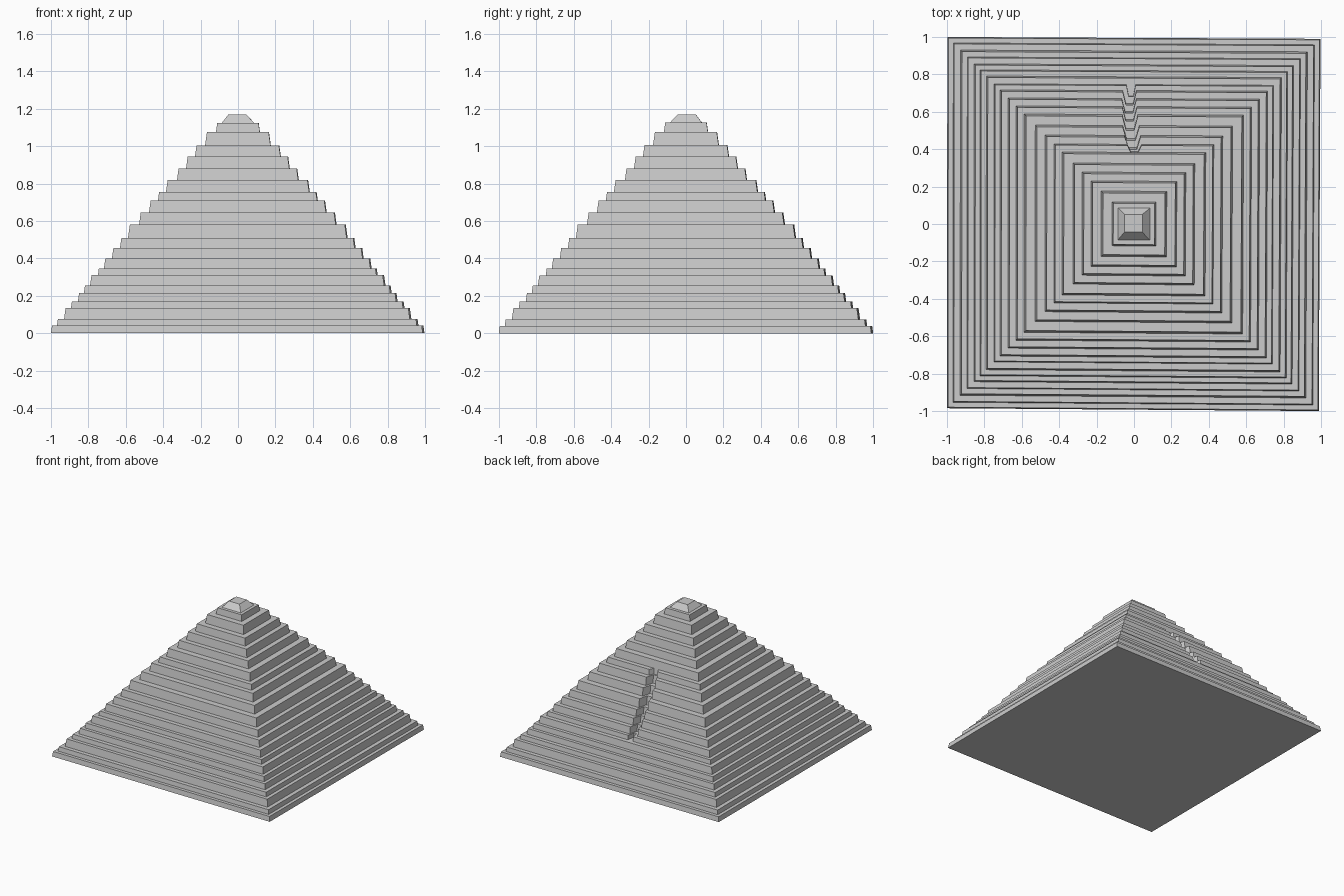
import bpy, bmesh

if "Cube" in bpy.data.objects:
    bpy.data.objects.remove(bpy.data.objects["Cube"])

stone = bpy.data.materials.new("pale grey stone")
stone.diffuse_color = (0.6, 0.6, 0.6, 1)
stone.use_nodes = True
stone.node_tree.nodes["Principled BSDF"].inputs["Base Color"].default_value = stone.diffuse_color

# Half widths and top heights of the courses, bottom to top
HALF = [1.0, .968, .93, .893, .856, .824, .791, .749, .717, .674, .631,
        .588, .529, .476, .428, .385, .326, .278, .23, .176, .118]
TOP = [.04, .075, .135, .17, .215, .255, .31, .345, .40, .455, .51,
       .58, .645, .71, .755, .82, .88, .945, 1.005, 1.075, 1.125]
# Slightly uneven square plan: back left, back right, front right, front left
PLAN = [(-.998, 1.0), (.997, .99), (.988, -1.0), (-1.0, -.985)]
# Crack in the back face: course -> (mouth left, mouth right, depth)
CRACK = {7: (-.04, .008, .06), 8: (-.06, .012, .07), 9: (-.065, .012, .07),
         10: (-.062, .015, .07), 11: (-.062, .02, .075), 12: (-.06, .028, .07),
         13: (-.05, .035, .065), 14: (-.035, .04, .038)}


def course_ring(bm, k, half, z):
    """Square outline with a notch in its back edge."""
    left, right, depth = CRACK.get(k, (-.05, .03, 0))
    mid, inner = (left + right) / 2, (right - left) * .26
    y = half * .995
    pts = [(half * PLAN[0][0], half * PLAN[0][1]), (left, y),
           (mid - inner, y - depth), (mid + inner, y - depth), (right, y)]
    pts += [(half * a, half * b) for a, b in PLAN[1:]]
    return [bm.verts.new((px, py, z)) for px, py in pts]


def bridge(bm, a, b):
    n = len(a)
    for i in range(n):
        j = (i + 1) % n
        bm.faces.new((a[j], a[i], b[i], b[j]))


def finish(bm, name):
    me = bpy.data.meshes.new(name)
    bm.to_mesh(me)
    bm.free()
    me.materials.append(stone)
    ob = bpy.data.objects.new(name, me)
    bpy.context.collection.objects.link(ob)
    return ob


# Stepped body: one continuous skin of risers and treads
bm = bmesh.new()
z, prev = 0.0, None
for k, (half, top) in enumerate(zip(HALF, TOP)):
    low = course_ring(bm, k, half, z)
    high = course_ring(bm, k, half - .14 * (top - z), top)
    if prev:
        bridge(bm, prev, low)
    else:
        bm.faces.new(low)
    bridge(bm, low, high)
    z, prev = top, high
bm.faces.new(list(reversed(prev)))
finish(bm, "stepped_body")

# Capstone: small truncated pyramid
bm = bmesh.new()
low = [bm.verts.new((.086 * a, .086 * b, 1.125)) for a, b in PLAN]
high = [bm.verts.new((.048 * a - .003, .048 * b + .004, 1.17)) for a, b in PLAN]
bridge(bm, low, high)
bm.faces.new(low)
bm.faces.new(list(reversed(high)))
bmesh.ops.recalc_face_normals(bm, faces=bm.faces)
finish(bm, "capstone")
